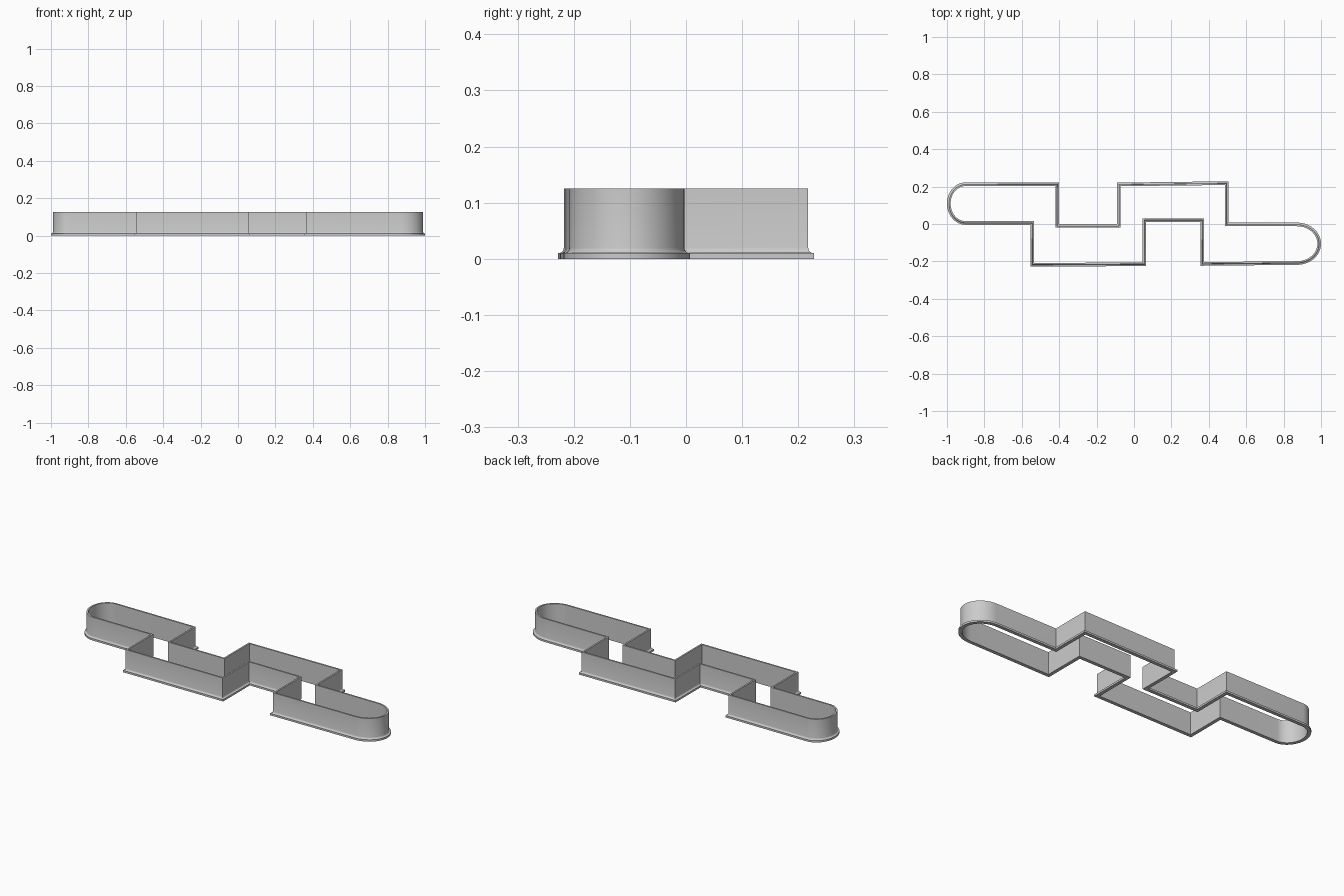
import bpy, bmesh
from math import cos, sin, pi
from mathutils import Vector

if "Cube" in bpy.data.objects:
    bpy.data.objects.remove(bpy.data.objects["Cube"])

FLANGE = 0.0103   # how far the foot sticks out from the wall
WALL = 0.009      # wall thickness
HEIGHT = 0.125


def end_arc(cx, cy, rx, ry, start, steps=28):
    """Rounded end: half ellipse running clockwise from the start angle."""
    return [(cx + rx * cos(start - pi * i / steps), cy + ry * sin(start - pi * i / steps))
            for i in range(steps + 1)]


# Outer face of the wall, clockwise seen from above
outline = [(-0.411, 0.212), (-0.411, -0.010), (-0.080, -0.010), (-0.080, 0.211),
           (0.495, 0.2177), (0.495, -0.003)]
outline += end_arc(0.872, -0.1055, 0.1177, 0.1025, pi / 2)
outline += [(0.365, -0.213), (0.365, 0.021), (0.055, 0.021), (0.055, -0.2145),
            (-0.544, -0.2177), (-0.544, 0.006)]
outline += end_arc(-0.900, 0.109, 0.0897, 0.103, -pi / 2)
outline = [Vector(p) for p in outline]


def miter(i):
    """Outward mitred direction at outline corner i."""
    a, b, c = outline[i - 1], outline[i], outline[(i + 1) % len(outline)]
    d1, d2 = (b - a).normalized(), (c - b).normalized()
    n1, n2 = Vector((-d1.y, d1.x)), Vector((-d2.y, d2.x))
    return (n1 + n2) / (1 + n1.dot(n2))


# Cross-section of the wall with its filleted foot: (outward offset, height)
profile = [(-WALL, 0), (FLANGE, 0), (FLANGE, 0.0105), (0.0065, 0.0105),
           (0.0032, 0.0122), (0.001, 0.0155), (0, 0.020),
           (0, HEIGHT), (-WALL, HEIGHT)]

# Sweep the cross-section round the closed outline
bm = bmesh.new()
rings = []
for i, p in enumerate(outline):
    m = miter(i)
    rings.append([bm.verts.new((*(p + m * off), z)) for off, z in profile])
for i, ring in enumerate(rings):
    prev = rings[i - 1]
    for j in range(len(profile)):
        bm.faces.new((prev[j - 1], prev[j], ring[j], ring[j - 1]))
bmesh.ops.recalc_face_normals(bm, faces=bm.faces)

mesh = bpy.data.meshes.new("cutter_wall")
bm.to_mesh(mesh)
bm.free()
obj = bpy.data.objects.new("cutter_wall", mesh)
bpy.context.collection.objects.link(obj)
bpy.context.view_layer.objects.active = obj
obj.select_set(True)
bpy.ops.object.shade_smooth_by_angle(angle=pi / 6)
